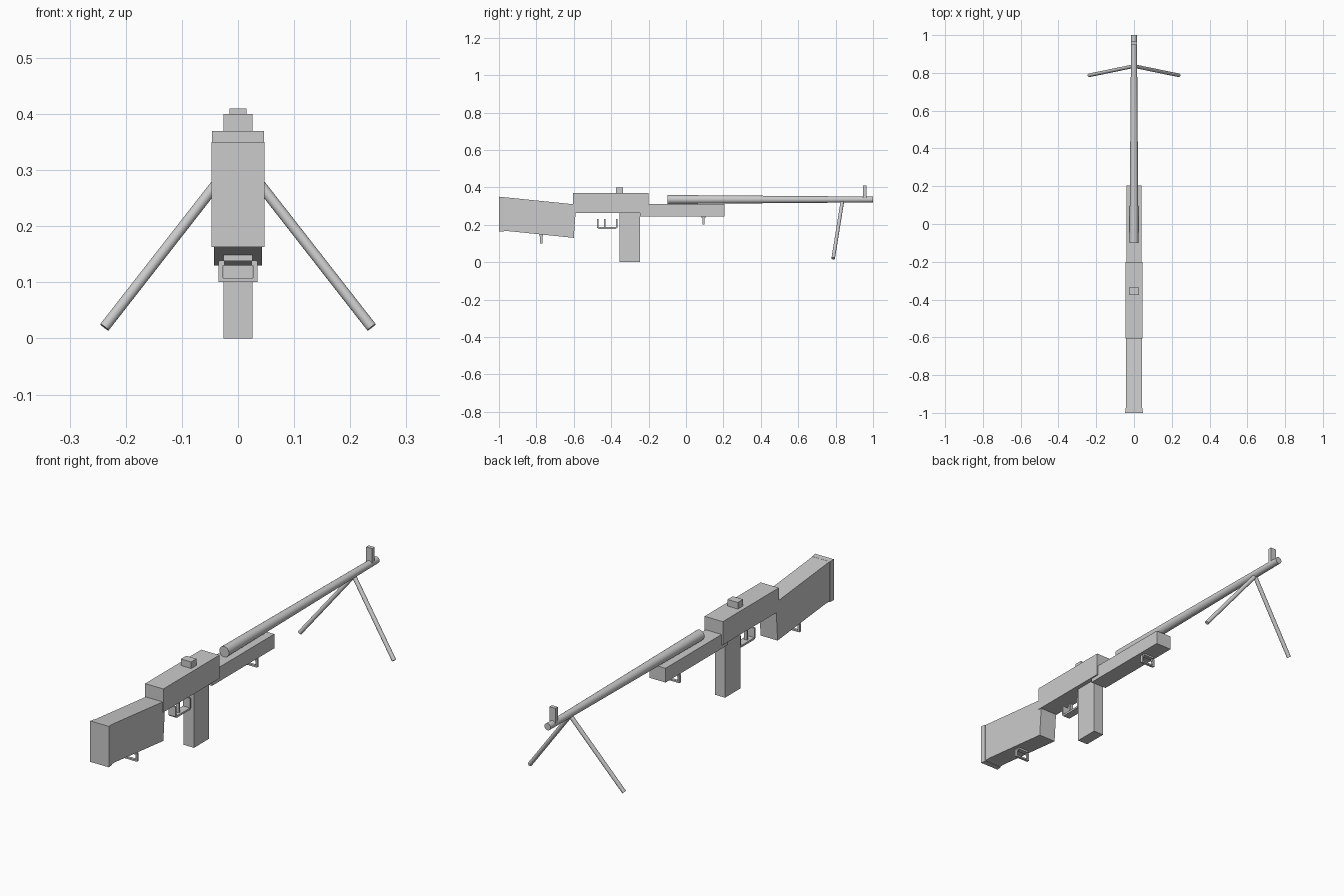
import bpy, bmesh
from mathutils import Vector

if "Cube" in bpy.data.objects:
    bpy.data.objects.remove(bpy.data.objects["Cube"])


def new_object(name, bm):
    bmesh.ops.recalc_face_normals(bm, faces=bm.faces)
    mesh = bpy.data.meshes.new(name)
    bm.to_mesh(mesh)
    bm.free()
    ob = bpy.data.objects.new(name, mesh)
    bpy.context.collection.objects.link(ob)
    return ob


def extrude_profile(name, pts, half_x):
    """Solid from a side (y, z) profile, symmetric in x."""
    bm = bmesh.new()
    face = bm.faces.new([bm.verts.new((-half_x, y, z)) for y, z in pts])
    out = bmesh.ops.extrude_face_region(bm, geom=[face])
    verts = [g for g in out["geom"] if isinstance(g, bmesh.types.BMVert)]
    bmesh.ops.translate(bm, verts=verts, vec=(2 * half_x, 0, 0))
    return new_object(name, bm)


def box(name, half_x, y0, y1, z0, z1, x=0):
    ob = extrude_profile(name, [(y0, z0), (y1, z0), (y1, z1), (y0, z1)], half_x)
    ob.location.x = x
    return ob


def rod(name, a, b, r1, r2, sides=24):
    a, b = Vector(a), Vector(b)
    bpy.ops.mesh.primitive_cone_add(vertices=sides, radius1=r1, radius2=r2,
                                    depth=(b - a).length, location=(a + b) / 2,
                                    rotation=(b - a).to_track_quat('Z', 'Y').to_euler())
    ob = bpy.context.object
    ob.name = name
    bpy.ops.object.shade_smooth_by_angle()
    return ob


# Stock with a slightly wider butt plate
extrude_profile("stock", [(-0.98, 0.348), (-0.98, 0.165), (-0.95, 0.166), (-0.60, 0.13),
                          (-0.59, 0.27), (-0.605, 0.31)], 0.043)
butt = extrude_profile("butt_plate", [(-1, 0.35), (-1, 0.163), (-0.975, 0.163),
                                      (-0.975, 0.348)], 0.047)
for v in butt.data.vertices:
    if v.co.y > -0.99:
        v.co.x *= 0.95

# Receiver, magazine and fore-end
box("receiver", 0.046, -0.605, -0.20, 0.263, 0.37)
box("magazine", 0.026, -0.355, -0.245, 0.0, 0.27)
box("fore_end", 0.040, -0.245, 0.205, 0.245, 0.31)

# Sights
box("rear_sight", 0.026, -0.375, -0.337, 0.365, 0.40)
box("front_sight", 0.015, 0.947, 0.965, 0.34, 0.41)

# Tapered barrel
rod("barrel", (0, -0.10, 0.335), (0, 1.0, 0.335), 0.024, 0.0155)

# Bipod legs
for side, label in ((-1, "left"), (1, "right")):
    rod("bipod_leg_" + label, (0, 0.836, 0.325), (side * 0.238, 0.787, 0.02),
        0.0095, 0.0095, 16)

# Trigger guard and trigger
extrude_profile("trigger_guard", [(-0.476, 0.23), (-0.476, 0.185), (-0.468, 0.178),
                                  (-0.374, 0.178), (-0.365, 0.186), (-0.365, 0.23),
                                  (-0.373, 0.23), (-0.373, 0.187), (-0.468, 0.187),
                                  (-0.468, 0.23)], 0.018)
box("trigger", 0.008, -0.438, -0.430, 0.186, 0.23)

# Sling loops under the stock and fore-end
for label, y, top in (("rear", -0.774, 0.147), ("front", 0.093, 0.246)):
    box(label + "_sling_base", 0.026, y - 0.010, y + 0.010, top - 0.009, top + 0.003)
    for side in (-1, 1):
        box(label + "_sling_post", 0.004, y - 0.006, y + 0.006,
            top - 0.046, top - 0.010, side * 0.031)
    for side in (-1, 1):
        box(label + "_sling_joint", 0.005, y - 0.006, y + 0.006,
            top - 0.017, top - 0.008, side * 0.029)
    box(label + "_sling_bar", 0.035, y - 0.006, y + 0.006, top - 0.046, top - 0.039)
